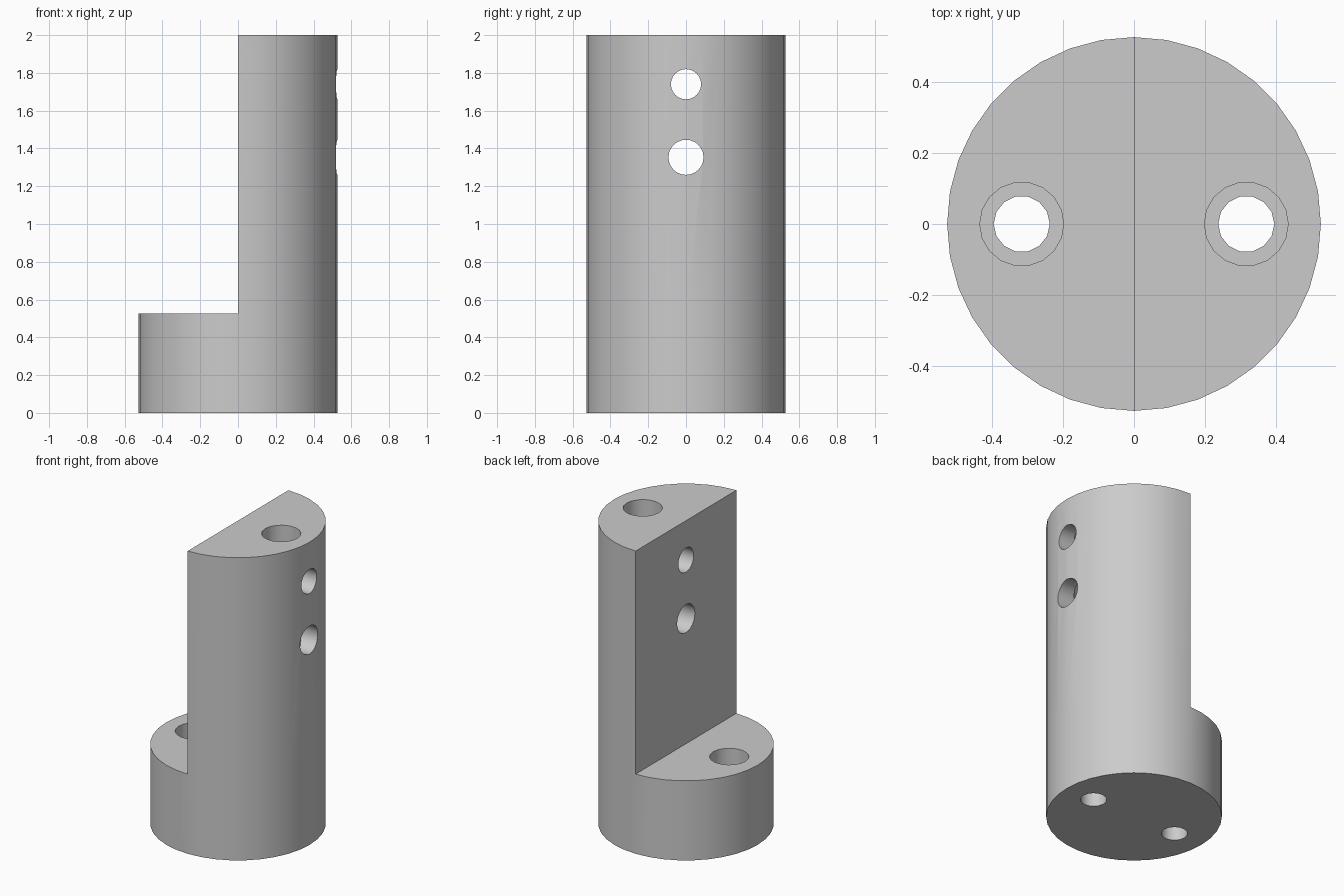
import bpy, bmesh, math
from mathutils import Vector

if "Cube" in bpy.data.objects:
    bpy.data.objects.remove(bpy.data.objects["Cube"])

R, STEP, TOP = 0.526, 0.526, 2.0    # body radius, ledge height, full height
BORE_X, SEAT = 0.316, 0.263         # screw hole offset, counterbore floor

grey = bpy.data.materials.new("plain grey")
grey.diffuse_color = (0.6, 0.6, 0.6, 1)
grey.use_nodes = True
grey.node_tree.nodes["Principled BSDF"].inputs["Base Color"].default_value = grey.diffuse_color


def ring(bm, n, r, z):
    return [bm.verts.new((r * math.cos(2 * math.pi * i / n),
                          r * math.sin(2 * math.pi * i / n), z)) for i in range(n)]


def lift(bm, face, dz):
    """Extrude a face upward and return the new cap."""
    geom = bmesh.ops.extrude_face_region(bm, geom=[face])["geom"]
    bmesh.ops.translate(bm, vec=(0, 0, dz),
                        verts=[g for g in geom if isinstance(g, bmesh.types.BMVert)])
    return next(g for g in geom if isinstance(g, bmesh.types.BMFace))


# Round base, with one half of its top raised into the half-round column
bm = bmesh.new()
N = 36
low, high = ring(bm, N, R, 0), ring(bm, N, R, STEP)
bm.faces.new(low[::-1])
for i in range(N):
    j = (i + 1) % N
    bm.faces.new((low[i], low[j], high[j], high[i]))
q = N // 4
bm.faces.new(high[q:3 * q + 1])                      # ledge
column = bm.faces.new(high[3 * q:] + high[:q + 1])   # column footprint
lift(bm, column, TOP - STEP)
if column.is_valid:
    bm.faces.remove(column)
bmesh.ops.recalc_face_normals(bm, faces=bm.faces)
mesh = bpy.data.meshes.new("stepped_post")
bm.to_mesh(mesh)
bm.free()
post = bpy.data.objects.new("stepped_post", mesh)
bpy.context.collection.objects.link(post)
mesh.materials.append(grey)


def drill(start, end, r, n):
    """Cut a round hole from start to end."""
    a, b = Vector(start), Vector(end)
    bpy.ops.mesh.primitive_cylinder_add(vertices=n, radius=r, depth=(b - a).length,
                                        location=(a + b) / 2)
    cutter = bpy.context.object
    cutter.name = "hole_cutter"
    cutter.hide_render = True
    cutter.rotation_euler = (b - a).to_track_quat('Z', 'Y').to_euler()
    if abs((b - a).normalized().z) > 0.9:
        cutter.rotation_euler = (0, 0, math.pi / 2)
    cutter.data.materials.append(grey)
    mod = post.modifiers.new("hole", 'BOOLEAN')
    mod.operation, mod.solver, mod.object = 'DIFFERENCE', 'EXACT', cutter
    bpy.context.view_layer.objects.active = post
    bpy.ops.object.modifier_apply(modifier=mod.name)
    bpy.data.objects.remove(cutter, do_unlink=True)


# Counterbored screw holes, one through the ledge and one down the column
for x in (-BORE_X, BORE_X):
    drill((x, 0, SEAT), (x, 0, TOP + 0.1), 0.118, 18)
    drill((x, 0, -0.1), (x, 0, SEAT + 0.05), 0.079, 14)

# Cross holes through the column
drill((-0.1, 0, 1.74), (0.7, 0, 1.74), 0.08, 24)
drill((-0.1, 0, 1.353), (0.7, 0, 1.353), 0.093, 24)

# Smooth round walls with crisp edges
bpy.ops.object.select_all(action='DESELECT')
post.select_set(True)
bpy.context.view_layer.objects.active = post
bpy.ops.object.shade_smooth_by_angle(angle=math.radians(30))
